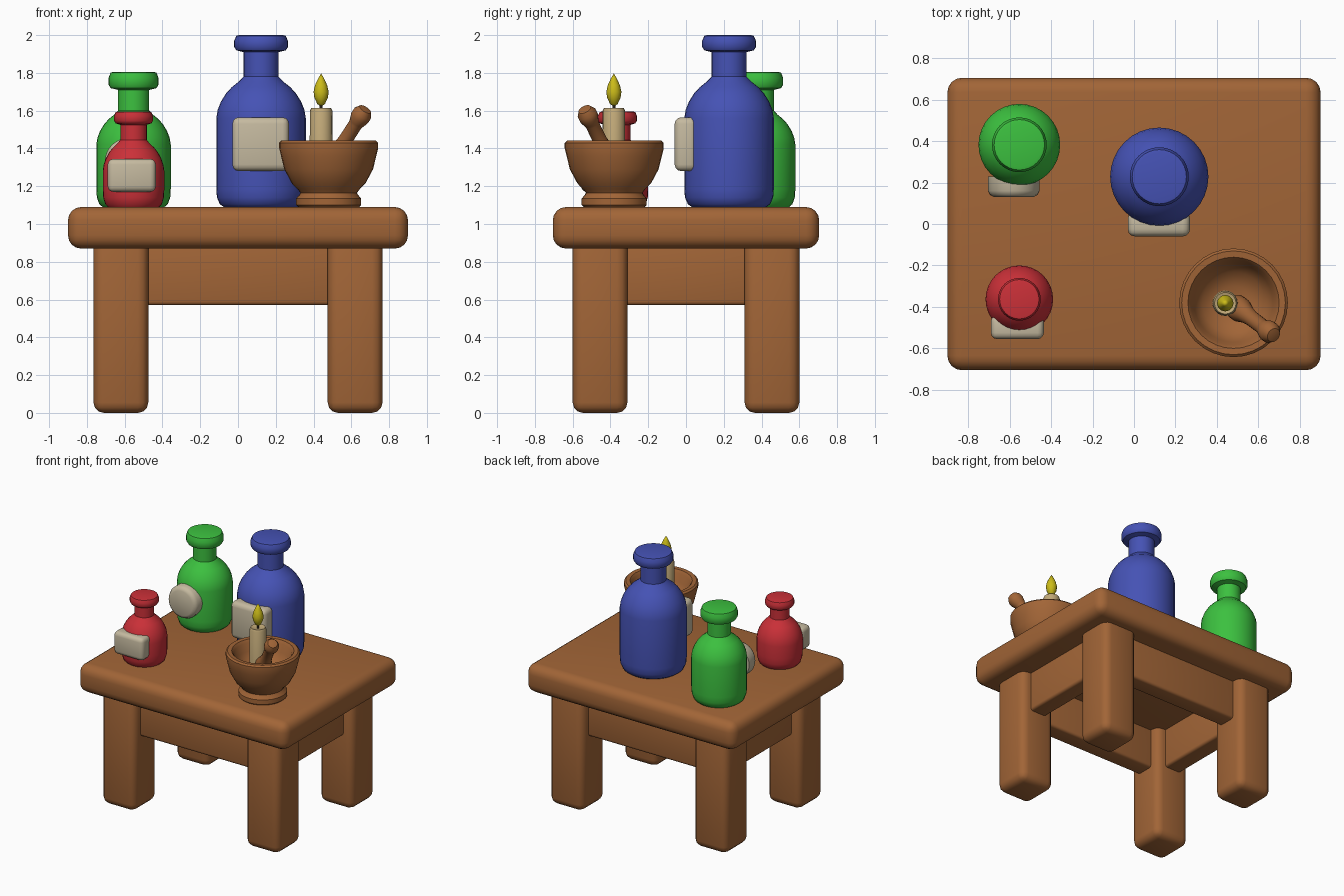
import bpy, bmesh, math
from mathutils import Vector

if "Cube" in bpy.data.objects:
    bpy.data.objects.remove(bpy.data.objects["Cube"])


def material(name, rgb):
    m = bpy.data.materials.new(name)
    m.diffuse_color = (*rgb, 1)
    m.use_nodes = True
    m.node_tree.nodes["Principled BSDF"].inputs["Base Color"].default_value = m.diffuse_color
    return m


WOOD = material("brown wood", (0.36, 0.13, 0.038))
GREEN = material("green glass", (0.045, 0.53, 0.05))
BLUE = material("blue glass", (0.06, 0.085, 0.46))
RED = material("red glass", (0.60, 0.03, 0.04))
CREAM = material("cream label", (0.56, 0.49, 0.35))
WAX = material("candle wax", (0.54, 0.40, 0.19))
FLAME = material("yellow flame", (0.60, 0.50, 0.01))
WICK = material("dark wick", (0.06, 0.045, 0.03))


def finish(name, bm, mat, loc=(0, 0, 0), angle=40):
    bmesh.ops.recalc_face_normals(bm, faces=bm.faces)
    me = bpy.data.meshes.new(name)
    bm.to_mesh(me)
    bm.free()
    ob = bpy.data.objects.new(name, me)
    bpy.context.collection.objects.link(ob)
    ob.location = loc
    me.materials.append(mat)
    bpy.ops.object.select_all(action='DESELECT')
    ob.select_set(True)
    bpy.context.view_layer.objects.active = ob
    bpy.ops.object.shade_smooth_by_angle(angle=math.radians(angle))
    return ob


def box(name, lo, hi, bevel, mat, segments=3):
    """Rounded box from its two corners."""
    bm = bmesh.new()
    bmesh.ops.create_cube(bm, size=1)
    lo, hi = Vector(lo), Vector(hi)
    for v in bm.verts:
        v.co = Vector([a * s for a, s in zip(v.co, hi - lo)])
    bmesh.ops.bevel(bm, geom=bm.edges[:], offset=bevel, segments=segments,
                    profile=0.5, affect='EDGES')
    return finish(name, bm, mat, (lo + hi) / 2)


def lathe(name, profile, mat, loc=(0, 0, 0), sides=32):
    """Turn (radius, height) points about z; radius 0 closes an end."""
    bm = bmesh.new()
    rings = []
    for r, z in profile:
        n = 1 if r == 0 else sides
        rings.append([bm.verts.new((r * math.cos(2 * math.pi * i / sides),
                                    r * math.sin(2 * math.pi * i / sides), z))
                      for i in range(n)])
    for a, b in zip(rings, rings[1:]):
        for i in range(sides):
            j = (i + 1) % sides
            quad = [a[i % len(a)], a[j % len(a)], b[j % len(b)], b[i % len(b)]]
            bm.faces.new(list(dict.fromkeys(quad)))
    return finish(name, bm, mat, loc)


def bottle(name, x, y, r, shoulder, neck_z, neck_r, lip_z, lip_r, top, mat):
    b, h = 1.085, neck_z - shoulder
    # body, then an S-shaped shoulder, neck and lip
    pts = [(0, b), (r * .80, b), (r * .92, b + .02), (r * .985, b + .055), (r, b + .10)]
    pts += [(r, shoulder)]
    for t, s in ((.2, .05), (.4, .17), (.6, .36), (.75, .57), (.88, .82), (1, 1)):
        pts.append((r + (neck_r - r) * s, shoulder + h * t))
    d = top - lip_z
    pts += [(neck_r, lip_z - .005), (lip_r * .92, lip_z + d * .05),
            (lip_r, lip_z + d * .25), (lip_r, lip_z + d * .65),
            (lip_r * .92, top - d * .04), (lip_r * .82, top), (0, top)]
    return lathe(name, pts, mat, (x, y, 0))


# Table top and aprons
box("table_top", (-.9, -.705, .87), (.9, .705, 1.09), .07, WOOD, 4)
for s, n in ((-1, "front"), (1, "back")):
    box(n + "_apron", (-.55, s * .45 - .07, .57), (.55, s * .45 + .07, .90), .02, WOOD)
for s, n in ((-1, "left"), (1, "right")):
    box(n + "_apron", (s * .62 - .07, -.40, .57), (s * .62 + .07, .40, .90), .02, WOOD)

# Legs
for sx, nx in ((-1, "left"), (1, "right")):
    for sy, ny in ((-1, "front"), (1, "back")):
        cx, cy = sx * .62, sy * .455
        box(f"{ny}_{nx}_leg", (cx - .145, cy - .145, 0), (cx + .145, cy + .145, .93),
            .055, WOOD)

# Bottles
bottle("blue_bottle", .122, .228, .237, 1.56, 1.78, .092, 1.915, .142, 2.0, BLUE)
bottle("green_bottle", -.553, .382, .197, 1.42, 1.60, .083, 1.715, .132, 1.805, GREEN)
bottle("red_bottle", -.553, -.363, .163, 1.28, 1.445, .070, 1.53, .103, 1.595, RED)

# Labels: two rounded plates and one oval
box("blue_bottle_label", (-.03, -.06, 1.28), (.27, .06, 1.565), .035, CREAM)
box("red_bottle_label", (-.69, -.555, 1.17), (-.435, -.44, 1.345), .03, CREAM)
label = lathe("green_bottle_label",
              [(0, -.05), (.125, -.05), (.125, .02), (.115, .04), (.095, .05), (0, .05)],
              CREAM, (-.58, .18, 1.33))
label.rotation_euler = (math.pi / 2, 0, 0)

# Mortar bowl on a turned foot
lathe("mortar_bowl", [
    (0, 1.085), (.155, 1.085), (.172, 1.10), (.172, 1.135), (.155, 1.155),
    (.15, 1.165), (.165, 1.185), (.195, 1.215), (.235, 1.29), (.252, 1.36),
    (.262, 1.40), (.262, 1.43), (.25, 1.442), (.22, 1.44), (.205, 1.42),
    (.19, 1.36), (.15, 1.30), (.08, 1.265), (0, 1.26)], WOOD, (.48, -.38, 0))

# Pestle leaning on the rim
start, end = Vector((.475, -.385, 1.30)), Vector((.672, -.535, 1.605))
axis = end - start
L = axis.length
pestle = lathe("pestle", [
    (0, -.02), (.04, -.01), (.06, .03), (.06, .08), (.045, .13), (.038, .18),
    (.037, L - .10), (.042, L - .085), (.052, L - .055), (.052, L - .025),
    (.035, L + .003), (0, L + .01)], WOOD, start, 20)
pestle.rotation_euler = axis.to_track_quat('Z', 'Y').to_euler()

# Candle, wick and flame
c = (.44, -.382, 0)
lathe("candle", [(0, 1.255), (.062, 1.255), (.059, 1.60), (.052, 1.615),
                 (.035, 1.61), (0, 1.605)], WAX, c, 20)
lathe("wick", [(0, 1.60), (.008, 1.60), (.008, 1.65), (0, 1.65)], WICK, c, 8)
lathe("flame", [(0, 1.622), (.02, 1.635), (.036, 1.67), (.040, 1.70), (.032, 1.735),
                (.016, 1.77), (0, 1.797)], FLAME, c, 12)
